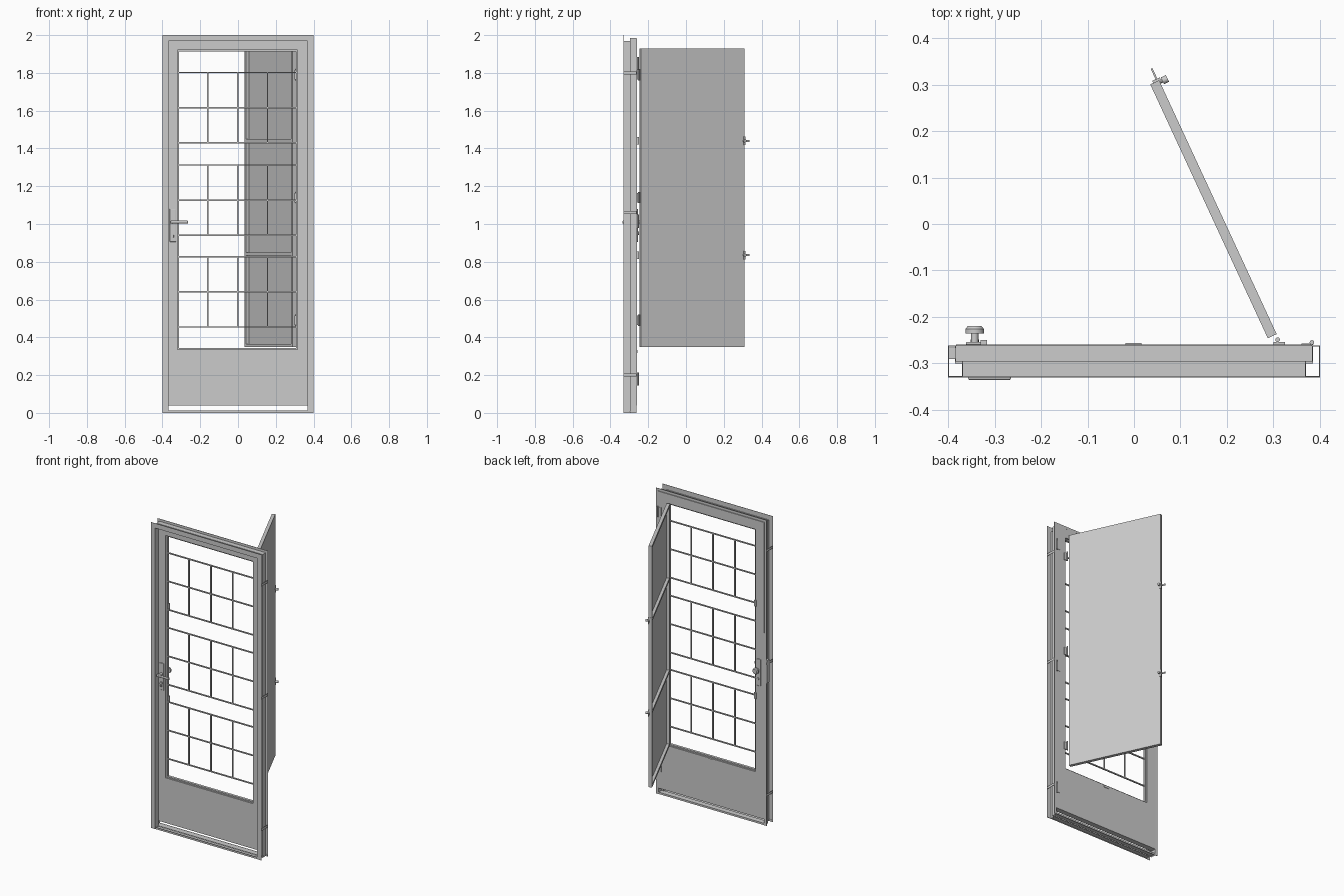
import bpy, bmesh, math
from mathutils import Matrix, Vector

if "Cube" in bpy.data.objects:
    bpy.data.objects.remove(bpy.data.objects["Cube"])


def finish(name, bm, mat=None):
    if mat is not None:
        bmesh.ops.transform(bm, matrix=mat, verts=bm.verts)
    bmesh.ops.recalc_face_normals(bm, faces=bm.faces)
    me = bpy.data.meshes.new(name)
    bm.to_mesh(me)
    bm.free()
    ob = bpy.data.objects.new(name, me)
    bpy.context.collection.objects.link(ob)
    return ob


def box(name, x, y, z, mat=None, bevel=0, segs=3):
    bm = bmesh.new()
    bmesh.ops.create_cube(bm, size=1)
    for v in bm.verts:
        v.co = Vector([(a + b) / 2 + c * (b - a) for (a, b), c in zip((x, y, z), v.co)])
    ob = finish(name, bm, mat)
    if bevel:
        m = ob.modifiers.new("round", 'BEVEL')
        m.width, m.segments = bevel, segs
    return ob


def rod(name, p, q, r, mat=None, r2=None, n=20):
    p, q = Vector(p), Vector(q)
    bm = bmesh.new()
    bmesh.ops.create_cone(bm, cap_ends=True, segments=n, radius1=r,
                          radius2=r if r2 is None else r2, depth=(q - p).length)
    turn = (q - p).to_track_quat('Z', 'Y').to_matrix().to_4x4()
    bmesh.ops.transform(bm, matrix=Matrix.Translation((p + q) / 2) @ turn, verts=bm.verts)
    ob = finish(name, bm, mat)
    bpy.context.view_layer.objects.active = ob
    ob.select_set(True)
    bpy.ops.object.shade_smooth_by_angle()
    ob.select_set(False)
    return ob


# Outer frame: stepped sheet-metal profile (inset, y) swept round jambs and head
profile = [(0, -.329), (.031, -.329), (.031, -.295), (.016, -.295), (.016, -.262), (0, -.262)]
bm = bmesh.new()
rings = [[bm.verts.new((sx * (.4 - d), y, 2 - d if top else 0)) for d, y in profile]
         for sx, top in ((-1, 0), (-1, 1), (1, 1), (1, 0))]
for a, b in zip(rings, rings[1:]):
    for i in range(len(profile) - 1):
        bm.faces.new((a[i], a[i + 1], b[i + 1], b[i]))
frame = finish("outer_frame", bm)
m = frame.modifiers.new("sheet", 'SOLIDIFY')
m.thickness, m.offset = .002, 0

# Wall anchors, sill strips
for s in (-1, 1):
    for z in (.2, 1.06, 1.8):
        box("frame_anchor", sorted((s * .4, s * .3985)), (-.329, -.262), (z - .008, z + .008))
box("sill_front", (-.4, .4), (-.329, -.327), (0, .012))
box("sill_back", (-.4, .4), (-.264, -.262), (0, .012))
box("sill_base", (-.385, .385), (-.300, -.262), (.008, .011))
box("sill_step", (-.37, .37), (-.329, -.300), (.004, .007))

# Door leaf
Y = (-.294, -.259)
box("left_stile", (-.383, -.32), Y, (.04, 1.982))
box("right_stile", (.315, .383), Y, (.04, 1.982))
box("top_rail", (-.32, .315), Y, (1.92, 1.982))
box("bottom_panel", (-.32, .315), Y, (.04, .335))
# Slim bead around the opening
for n, x, z in (("left", (-.32, -.312), (.335, 1.92)), ("right", (.307, .315), (.335, 1.92)),
                ("top", (-.312, .307), (1.912, 1.92)), ("bottom", (-.312, .307), (.335, .343))):
    box("bead_" + n, x, (-.285, -.268), z)

# Grille in three groups
B = (-.281, -.273)
for zb in (1.43, .94, .455):
    for z in (zb, zb + .186, zb + .372):
        box("grille_bar", (-.32, .315), B, (z - .0035, z + .0035))
    for x in (-.16, -.002, .156):
        box("grille_upright", (x - .0035, x + .0035), B, (zb, zb + .372))

# Door hinges, lock strike box and bottom keepers
for z in (.18, 1.015, 1.85):
    rod("door_hinge", (.383, -.255, z - .035), (.383, -.255, z + .035), .005, n=12)
    box("hinge_leaf", (.36, .385), (-.26, -.257), (z - .03, z + .03))
box("strike_box", (-.4, -.384), (-.29, -.266), (.93, 1.08))
box("keeper_plate", (-.018, .016), (-.26, -.256), (.318, .333))
for z in (1.44, .835):
    box("latch_keeper", (-.33, -.316), (-.26, -.25), (z - .02, z + .02))

# Front lever set
box("front_escutcheon", (-.362, -.328), (-.299, -.293), (.905, 1.08), bevel=.005)
rod("lever_stem", (-.345, -.294, 1.01), (-.345, -.33, 1.01), .009)
box("lever", (-.357, -.265), (-.336, -.326), (1.002, 1.018), bevel=.0045)
rod("front_cylinder", (-.345, -.294, .95), (-.345, -.306, .95), .009)
box("front_cylinder_tail", (-.350, -.340), (-.306, -.294), (.925, .95), bevel=.003)

# Back knob set
box("back_escutcheon", (-.362, -.328), (-.26, -.254), (.905, 1.08), bevel=.005)
rod("knob_stem", (-.343, -.26, 1.01), (-.343, -.232, 1.01), .008)
rod("knob", (-.343, -.236, 1.01), (-.343, -.226, 1.01), .020, n=28)
rod("knob_face", (-.343, -.226, 1.01), (-.343, -.220, 1.01), .020, r2=.015, n=28)
rod("back_cylinder", (-.343, -.26, .95), (-.343, -.249, .95), .009)

# Open shutter: local x runs from hinge to tip, local y to its inner side
S = Matrix.Translation((.307, -.237, 0)) @ Matrix.Rotation(math.atan2(.907, -.42), 4, 'Z')
L, T, z0, z1 = .602, .021, .35, 1.93
box("shutter_sheet", (0, L), (0, .003), (z0, z1), S)
box("shutter_hinge_edge", (0, .016), (.003, T), (z0, z1), S)
box("shutter_tip_edge", (L - .016, L), (.003, T), (z0, z1), S)
for n, z in (("top", z1 - .008), ("upper_rib", 1.443), ("lower_rib", .84), ("bottom", z0 + .008)):
    box("shutter_" + n, (.016, L - .016), (.003, T), (z - .008, z + .008), S)

# Shutter latches and hinges
for z in (1.44, .835):
    box("latch_plate", (L - .004, L + .005), (-.004, .014), (z - .022, z + .022), S)
    box("latch_tongue", (L, L + .03), (.002, .006), (z - .005, z + .005), S)
    rod("latch_stem", (L - .004, 0, z), (L - .004, -.008, z), .004, S, n=12)
    rod("latch_knob", (L - .004, -.006, z), (L - .004, -.018, z), .008, S)
for z in (.49, 1.14, 1.79):
    rod("shutter_hinge", (.309, -.249, z - .03), (.309, -.249, z + .03), .005, n=12)
    box("shutter_hinge_leaf", (.30, .325), (-.26, -.254), (z - .025, z + .025))
